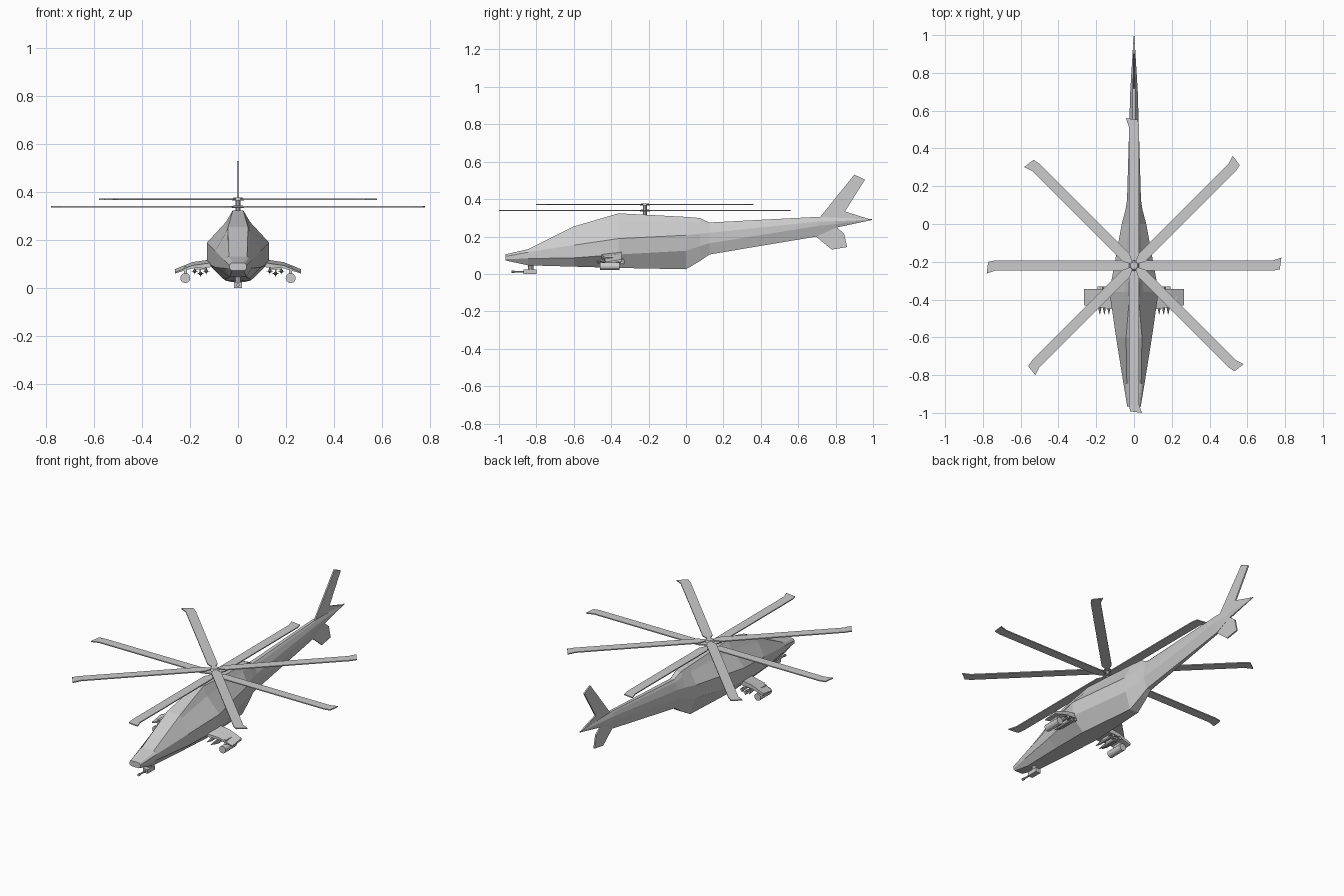
import bpy, bmesh, math
from mathutils import Matrix, Vector

if "Cube" in bpy.data.objects:
    bpy.data.objects.remove(bpy.data.objects["Cube"])

grey = bpy.data.materials.new("matte grey")
grey.diffuse_color = (0.6, 0.6, 0.6, 1)
grey.use_nodes = True
grey.node_tree.nodes["Principled BSDF"].inputs["Base Color"].default_value = grey.diffuse_color


def finish(name, bm):
    bmesh.ops.recalc_face_normals(bm, faces=bm.faces)
    me = bpy.data.meshes.new(name)
    bm.to_mesh(me)
    bm.free()
    me.materials.append(grey)
    ob = bpy.data.objects.new(name, me)
    bpy.context.collection.objects.link(ob)
    return ob


def loft(name, rings):
    """Skin a list of equal closed rings and cap both ends."""
    bm = bmesh.new()
    rows = [[bm.verts.new(p) for p in r] for r in rings]
    n = len(rows[0])
    for a, b in zip(rows, rows[1:]):
        for i in range(n):
            j = (i + 1) % n
            bm.faces.new((a[i], a[j], b[j], b[i]))
    bm.faces.new(rows[0])
    bm.faces.new(rows[-1][::-1])
    return finish(name, bm)


def rod(name, p, q, r1, r2=None, sides=10):
    """Straight rod or cone between two points."""
    p, q = Vector(p), Vector(q)
    d = q - p
    m = Matrix.Translation((p + q) / 2) @ d.to_track_quat('Z', 'Y').to_matrix().to_4x4()
    bm = bmesh.new()
    bmesh.ops.create_cone(bm, cap_ends=True, segments=sides, radius1=r1,
                          radius2=r1 if r2 is None else r2, depth=d.length, matrix=m)
    return finish(name, bm)


def box(name, lo, hi):
    (a, b, c), (d, e, f) = lo, hi
    ring = lambda y: [(a, y, c), (d, y, c), (d, y, f), (a, y, f)]
    return loft(name, [ring(b), ring(e)])


# Fuselage: y, then half width and height of ridge, shoulder, upper side, lower side, belly
stations = [
    (-.965, .020, .111, .030, .109, .036, .100, .036, .086, .025, .078),
    (-.845, .038, .138, .045, .134, .056, .122, .055, .088, .035, .052),
    (-.60, .042, .260, .050, .240, .095, .160, .095, .092, .048, .045),
    (-.36, .022, .330, .050, .282, .130, .195, .130, .110, .055, .038),
    (0, .018, .311, .032, .285, .065, .213, .058, .130, .028, .031),
    (.075, .016, .305, .026, .280, .045, .221, .044, .155, .020, .075),
    (.125, .012, .281, .022, .268, .037, .226, .036, .170, .014, .110),
    (.70, .008, .311, .012, .303, .020, .285, .020, .262, .006, .206),
    (.80, .006, .307, .009, .301, .014, .288, .012, .273, .004, .253),
    (.995, .001, .299, .0015, .298, .002, .297, .0015, .296, .001, .295),
]
rings = []
for y, *v in stations:
    half = [(v[i], v[i + 1]) for i in range(0, 10, 2)]
    rings.append([(w, y, z) for w, z in half] + [(-w, y, z) for w, z in reversed(half)])
loft("fuselage", rings)


# Tail fins
def fin(name, pts, t):
    loft(name, [[(x, y, z) for y, z in pts] for x in (-t, t)])


fin("upper_fin", [(.705, .295), (.90, .537), (.957, .51), (.85, .34), (.98, .299), (.80, .28)], .004)
fin("lower_fin", [(.69, .21), (.78, .136), (.862, .15), (.845, .222), (.80, .26), (.74, .26)], .004)

# Two stacked four-blade rotors with swept tips
HUB = -.22
rod("rotor_mast", (0, HUB, .31), (0, HUB, .383), .011)
outline = [(.02, -.008), (.06, -.027), (.735, -.027), (.772, -.02),
           (.78, .042), (.735, .027), (.06, .027), (.02, .008)]
for label, z, turn in (("lower", .345, 0), ("upper", .377, 45)):
    rod(label + "_hub", (0, HUB, z - .006), (0, HUB, z + .006), .028, .02)
    for k in range(4):
        a = math.radians(turn + 90 * k)
        c, s = math.cos(a), math.sin(a)
        loft(f"{label}_blade_{k}", [[(x * c - y * s, HUB + x * s + y * c, z + h)
                                     for x, y in outline] for h in (-.003, .003)])

# Stub wings with stores
for side, s in (("left", -1), ("right", 1)):
    wing = []
    for x, front, top, bottom in ((.09, -.455, .128, .098), (.19, -.44, .114, .092),
                                  (.264, -.43, .084, .070)):
        wing.append([(s * x, front, bottom - .004), (s * x, front, top - .014),
                     (s * x, -.345, top), (s * x, -.345, bottom)])
    loft(side + "_stub_wing", wing)
    # Large pod on a pylon
    box(side + "_pod_pylon", (s * .22 - .006, -.43, .055), (s * .22 + .006, -.37, .095))
    rod(side + "_pod", (s * .22, -.46, .047), (s * .22, -.355, .047), .021, sides=12)
    # Cluster of small missiles under a rail
    box(side + "_missile_rail", (s * .157 - .026, -.43, .083), (s * .157 + .026, -.36, .09))
    for k, (x, z) in enumerate(((.133, .076), (.157, .066), (.181, .076))):
        box(f"{side}_missile_hanger_{k}", (s * x - .003, -.42, z), (s * x + .003, -.37, .10))
        rod(f"{side}_missile_{k}", (s * x, -.33, z), (s * x, -.445, z), .008, sides=8)
        rod(f"{side}_missile_tip_{k}", (s * x, -.445, z), (s * x, -.48, z), .008, .001, 8)
        for f in range(2):
            w, h = ((.013, .0015), (.0015, .013))[f]
            box(f"{side}_missile_{k}_tail_fin_{f}", (s * x - w, -.35, z - h), (s * x + w, -.332, z + h))

# Chin gun
rod("gun_mount", (0, -.83, .02), (0, -.83, .065), .014)
box("gun_housing", (-.016, -.868, .006), (.016, -.80, .03))
rod("gun_barrel", (0, -.86, .018), (0, -.93, .018), .005, sides=8)
rod("gun_muzzle", (0, -.918, .018), (0, -.932, .018), .007, sides=8)

# Rest the lowest part on the ground plane
low = min(v.co.z for o in bpy.context.collection.objects for v in o.data.vertices)
for o in bpy.context.collection.objects:
    o.data.transform(Matrix.Translation((0, 0, -low)))
